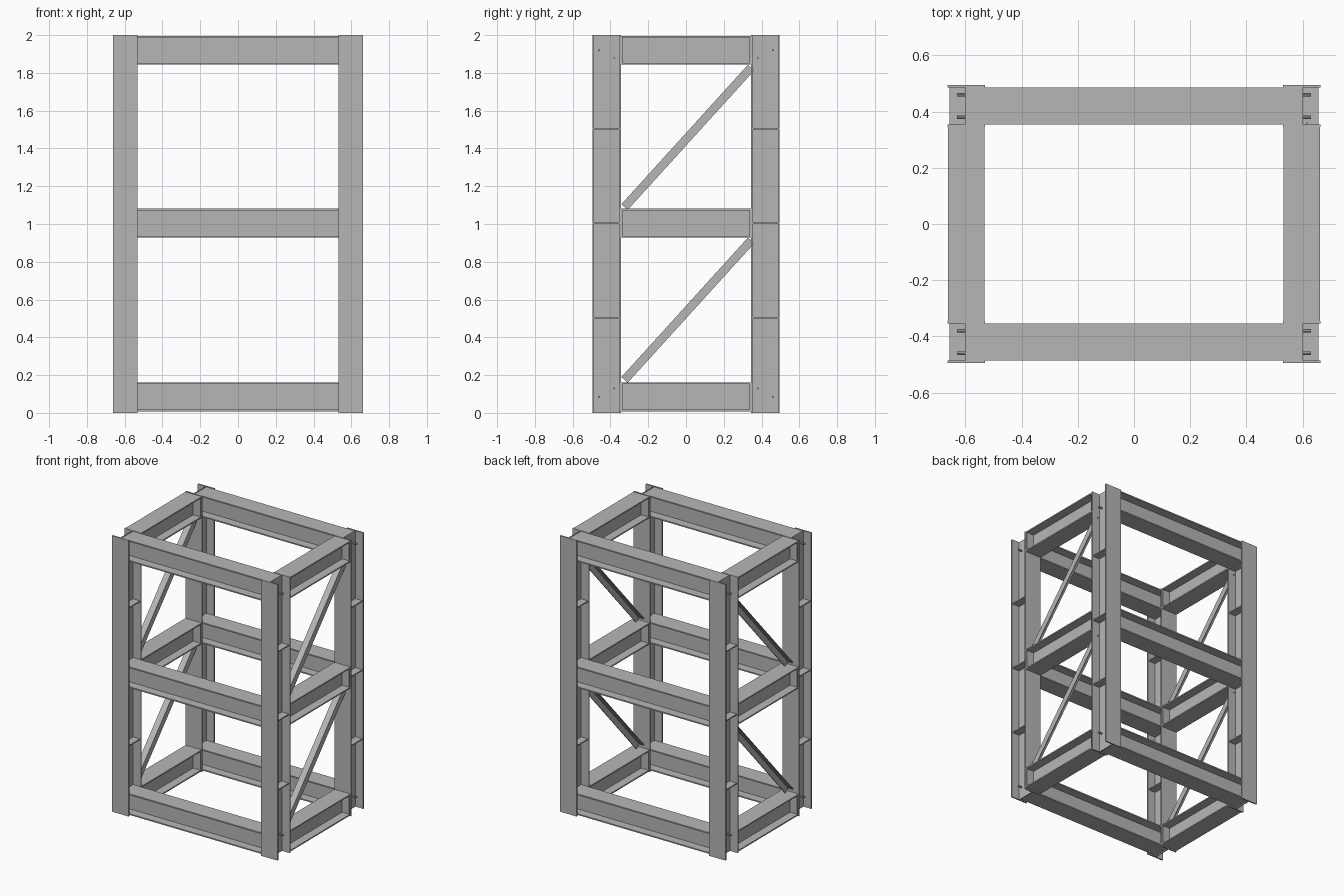
import bpy, bmesh
from mathutils import Vector, Matrix

if "Cube" in bpy.data.objects:
    bpy.data.objects.remove(bpy.data.objects["Cube"])

steel = bpy.data.materials.new("grey steel")
steel.use_nodes = True
GREY = (0.47, 0.47, 0.47, 1)
steel.diffuse_color = GREY
steel.node_tree.nodes["Principled BSDF"].inputs["Base Color"].default_value = GREY

CX, CY = 0.597, 0.42          # column centre lines
LEVELS = {"lower": 0.085, "middle": 1.005, "upper": 1.92}


def finish(name, bm):
    bmesh.ops.recalc_face_normals(bm, faces=bm.faces)
    mesh = bpy.data.meshes.new(name)
    bm.to_mesh(mesh)
    bm.free()
    mesh.materials.append(steel)
    obj = bpy.data.objects.new(name, mesh)
    bpy.context.scene.collection.objects.link(obj)
    return obj


def extrude(name, profile, start, end, u, v):
    """Sweep a 2D profile, laid out on axes u and v, from start to end."""
    start, end, u, v = map(Vector, (start, end, u, v))
    bm = bmesh.new()
    face = bm.faces.new([bm.verts.new(start + u * a + v * b) for a, b in profile])
    new = bmesh.ops.extrude_face_region(bm, geom=[face])["geom"]
    bmesh.ops.translate(bm, vec=end - start,
                        verts=[g for g in new if isinstance(g, bmesh.types.BMVert)])
    return finish(name, bm)


def i_section(width, depth, flange=0.009, web=0.007):
    w, d, t, s = width / 2, depth / 2, flange, web / 2
    half = [(w, -d), (w, t - d), (s, t - d), (s, d - t), (w, d - t), (w, d)]
    return half + [(-a, -b) for a, b in half]


def plate(name, centre, size):
    bm = bmesh.new()
    bmesh.ops.create_cube(bm, size=1)
    bmesh.ops.scale(bm, vec=size, verts=bm.verts)
    bmesh.ops.translate(bm, vec=centre, verts=bm.verts)
    return finish(name, bm)


def bolt(name, centre):
    bm = bmesh.new()
    bmesh.ops.create_cone(bm, cap_ends=True, segments=8, radius1=0.006,
                          radius2=0.006, depth=0.03,
                          matrix=Matrix.Translation(centre) @ Matrix.Rotation(1.5708, 4, 'Y'))
    return finish(name, bm)


X, Y, Z = (1, 0, 0), (0, 1, 0), (0, 0, 1)
sides = {"left": 1, "right": -1}
ends = {"front": -1, "back": 1}

# Columns with stiffeners and bolts
for side, sx in sides.items():
    for end, sy in ends.items():
        tag = f"{end}_{side}"
        extrude(f"{tag}_column", i_section(0.132, 0.15),
                (sx * CX, sy * CY, 0), (sx * CX, sy * CY, 2), X, Y)
        for z in (0.503, 1.003, 1.503):
            plate(f"{tag}_outer_stiffener", (sx * (CX + 0.031), sy * CY, z), (0.056, 0.133, 0.008))
            if abs(z - 1) > 0.1:
                plate(f"{tag}_inner_stiffener", (sx * (CX - 0.031), sy * CY, z), (0.056, 0.133, 0.008))
        for dy, z in ((0.04, 1.92), (-0.04, 1.88), (0.04, 0.085), (-0.04, 0.13)):
            bolt(f"{tag}_bolt", (sx * (CX + 0.017), sy * (CY + dy), z))

# Horizontal beams at each level
for level, z in LEVELS.items():
    for end, sy in ends.items():
        extrude(f"{level}_{end}_beam", i_section(0.132, 0.153),
                (-CX, sy * CY, z), (CX, sy * CY, z), Y, Z)
    for side, sx in sides.items():
        extrude(f"{level}_{side}_beam", i_section(0.13, 0.153),
                (sx * CX, -0.346, z), (sx * CX, 0.346, z), X, Z)
        for end, sy in ends.items():
            plate(f"{level}_{side}_{end}_end_plate", (sx * CX, sy * 0.34, z), (0.12, 0.01, 0.145))

# Diagonal angle braces on both sides
leg, t = 0.045, 0.006
angle = [(0, 0), (0, -leg), (-t, -leg), (-t, -t), (-leg, -t), (-leg, 0)]
for side, sx in sides.items():
    for name, base in (("lower", 0.19), ("upper", 1.105)):
        a = Vector((sx * CX + 0.022, -0.342, base))
        b = Vector((sx * CX + 0.022, 0.328, base + 0.738))
        across = Vector(X).cross(b - a).normalized()
        extrude(f"{name}_{side}_brace", angle, a, b, X, across)
